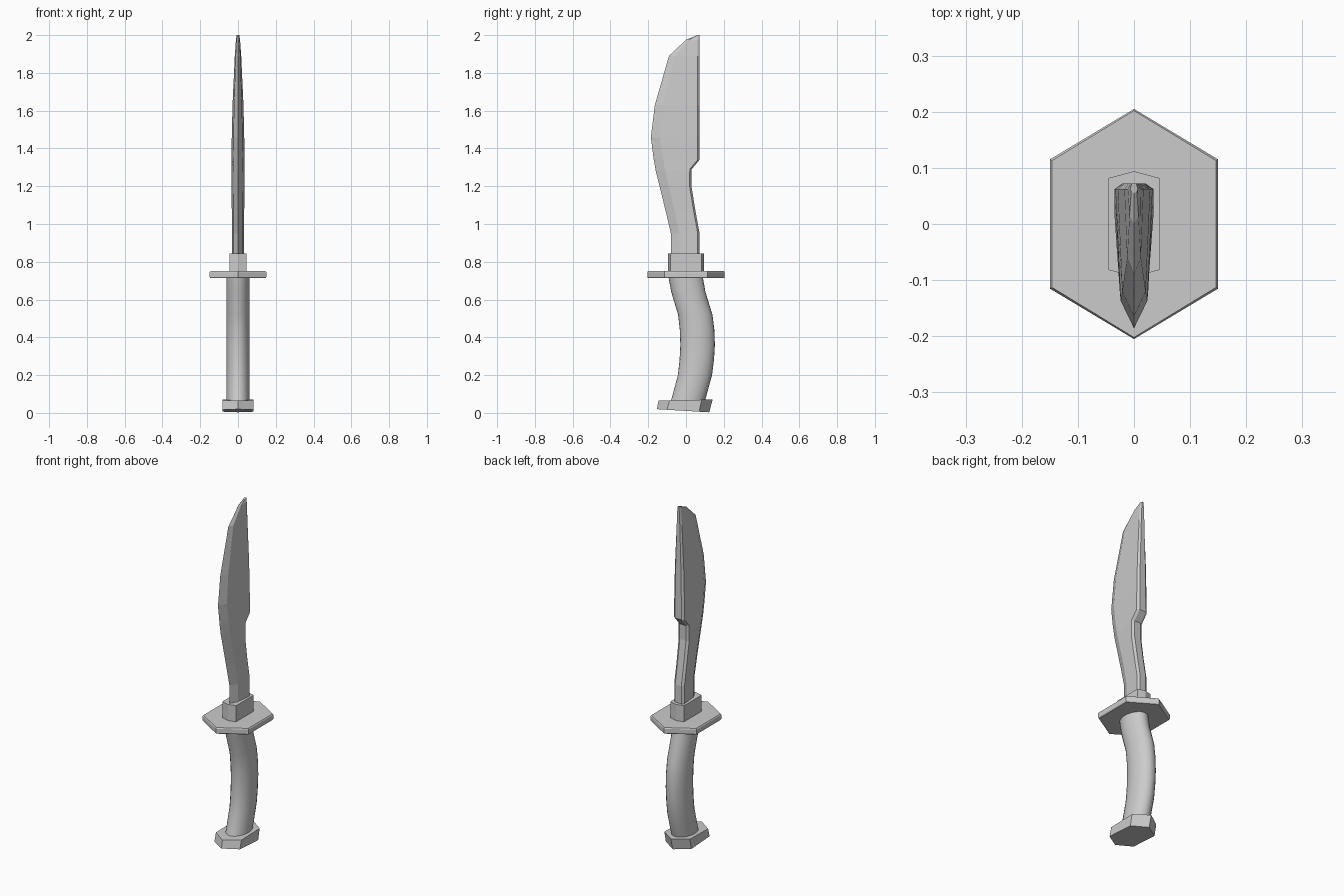
import bpy, bmesh, math

if "Cube" in bpy.data.objects:
    bpy.data.objects.remove(bpy.data.objects["Cube"])


def loft(name, rings, smooth=None):
    """Skin equal-length vertex rings and cap both ends."""
    bm = bmesh.new()
    loops = [[bm.verts.new(p) for p in ring] for ring in rings]
    n = len(loops[0])
    for a, b in zip(loops, loops[1:]):
        for i in range(n):
            j = (i + 1) % n
            bm.faces.new((a[i], a[j], b[j], b[i]))
    bm.faces.new(loops[0][::-1])
    bm.faces.new(loops[-1])
    bmesh.ops.recalc_face_normals(bm, faces=bm.faces)
    mesh = bpy.data.meshes.new(name)
    bm.to_mesh(mesh)
    bm.free()
    obj = bpy.data.objects.new(name, mesh)
    bpy.context.collection.objects.link(obj)
    if smooth:
        bpy.ops.object.select_all(action='DESELECT')
        obj.select_set(True)
        bpy.context.view_layer.objects.active = obj
        bpy.ops.object.shade_smooth_by_angle(angle=math.radians(smooth))
    return obj


def hexagon(hx, shoulder, tip, z, cy=0.0, slope=0.0):
    """Six-sided ring pointed along y; slope tilts it along y."""
    pts = [(0, -tip), (hx, -shoulder), (hx, shoulder),
           (0, tip), (-hx, shoulder), (-hx, -shoulder)]
    return [(x, y + cy, z + slope * y) for x, y in pts]


# Pommel: tilted hexagonal cap
loft("pommel", [hexagon(0.083, 0.085, 0.139, 0.0115, -0.016, -0.06),
                hexagon(0.083, 0.085, 0.143, 0.068, -0.002, 0.02)])

# Grip: curved oval handle (z, front y, back y)
grip = [(0.05, -0.085, 0.095), (0.08, -0.075, 0.105), (0.20, -0.043, 0.138),
        (0.28, -0.034, 0.148), (0.36, -0.03, 0.153), (0.44, -0.033, 0.15),
        (0.52, -0.042, 0.14), (0.64, -0.078, 0.103), (0.73, -0.095, 0.087)]
SIDES = 24
loft("grip", [[(0.062 * math.cos(2 * math.pi * i / SIDES),
                (f + b) / 2 + (b - f) / 2 * math.sin(2 * math.pi * i / SIDES), z)
               for i in range(SIDES)] for z, f, b in grip], smooth=40)

# Guard plate and blade collar
loft("guard", [hexagon(0.146, 0.113, 0.202, 0.714), hexagon(0.15, 0.115, 0.205, 0.72),
               hexagon(0.15, 0.115, 0.205, 0.744), hexagon(0.146, 0.113, 0.202, 0.75)])
loft("collar", [hexagon(0.045, 0.082, 0.094, 0.74), hexagon(0.045, 0.082, 0.094, 0.845)])

# Blade: (edge y, edge z, bevel y, spine y, spine z, half thickness)
blade = [(-0.08, 0.80, -0.035, 0.070, 0.80, 0.033),
         (-0.08, 0.95, -0.035, 0.070, 0.95, 0.033),
         (-0.108, 1.07, -0.06, 0.048, 1.07, 0.033),
         (-0.14, 1.20, -0.092, 0.027, 1.20, 0.034),
         (-0.16, 1.28, -0.11, 0.028, 1.29, 0.035),
         (-0.172, 1.35, -0.122, 0.070, 1.34, 0.035),
         (-0.186, 1.46, -0.137, 0.070, 1.46, 0.033),
         (-0.165, 1.63, -0.12, 0.070, 1.63, 0.029),
         (-0.09, 1.89, -0.06, 0.070, 1.89, 0.017),
         (0.0, 1.975, 0.015, 0.070, 1.975, 0.011),
         (0.055, 1.997, 0.058, 0.070, 2.0, 0.007)]
rings = []
for ey, ez, by, sy, sz, w in blade:
    bz = ez + (sz - ez) * (by - ey) / (sy - ey)
    half = [(0.72 * w, by, bz), (w, sy - 0.008, sz), (0.6 * w, sy + 0.002, sz)]
    rings.append([(0, ey, ez)] + half + [(-x, y, z) for x, y, z in reversed(half)])
loft("blade", rings)
